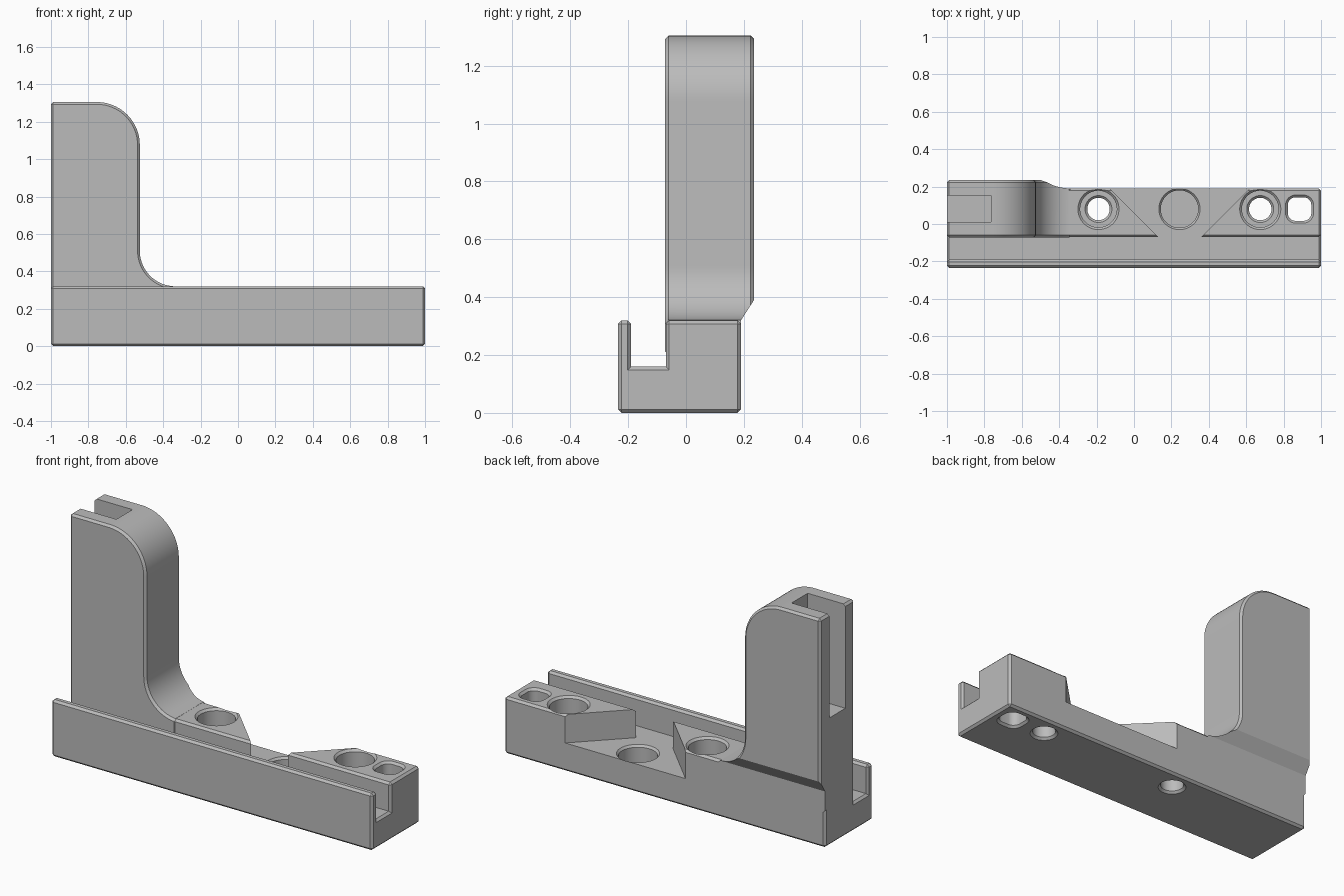
import bpy, bmesh
from math import cos, sin, pi, radians
from mathutils import Vector

cube = bpy.data.objects.get("Cube")
if cube:
    bpy.data.objects.remove(cube)

grey = bpy.data.materials.new("mid grey")
grey.use_nodes = True
GREY = (0.5, 0.5, 0.5, 1)
grey.diffuse_color = GREY
grey.node_tree.nodes["Principled BSDF"].inputs["Base Color"].default_value = GREY

CHAMFER = 0.012


def finish(name, bm):
    bmesh.ops.recalc_face_normals(bm, faces=bm.faces)
    mesh = bpy.data.meshes.new(name)
    bm.to_mesh(mesh)
    bm.free()
    mesh.materials.append(grey)
    ob = bpy.data.objects.new(name, mesh)
    bpy.context.collection.objects.link(ob)
    return ob


def prism(name, points, axis, start, end, chamfer=0):
    """Extrude a 2D outline along an axis, then chamfer its outward edges."""
    bm = bmesh.new()
    verts = []
    for a, b in points:
        co = [a, b]
        co.insert(axis, start)
        verts.append(bm.verts.new(co))
    face = bm.faces.new(verts)
    new = bmesh.ops.extrude_face_region(bm, geom=[face])["geom"]
    shift = Vector((0, 0, 0))
    shift[axis] = end - start
    bmesh.ops.translate(bm, vec=shift, verts=[v for v in new if isinstance(v, bmesh.types.BMVert)])
    bmesh.ops.recalc_face_normals(bm, faces=bm.faces)
    if chamfer:
        edges = [e for e in bm.edges if e.calc_face_angle_signed() > 0.5]
        bmesh.ops.bevel(bm, geom=edges, offset=chamfer, segments=1, affect='EDGES')
    return finish(name, bm)


def hole(name, x, y, sections, core=0):
    """Loft round (or rounded square) rings given as (radius, z)."""
    bm = bmesh.new()
    n = 48
    rings = []
    for r, z in sections:
        ring = []
        for i in range(n):
            c, s = cos((i + 0.5) * 2 * pi / n), sin((i + 0.5) * 2 * pi / n)
            px = x + r * c + (core if c > 0 else -core)
            py = y + r * s + (core if s > 0 else -core)
            ring.append(bm.verts.new((px, py, z)))
        rings.append(ring)
    for a, b in zip(rings, rings[1:]):
        for i in range(n):
            j = (i + 1) % n
            bm.faces.new((a[i], a[j], b[j], b[i]))
    bm.faces.new(rings[0])
    bm.faces.new(rings[-1])
    return finish(name, bm)


def arc(cx, cz, r, a0, a1, n=20):
    return [(cx + r * cos(radians(a0 + (a1 - a0) * i / n)),
             cz + r * sin(radians(a0 + (a1 - a0) * i / n))) for i in range(n + 1)]


def combine(target, tool, operation):
    mod = target.modifiers.new("cut", 'BOOLEAN')
    mod.operation, mod.solver, mod.object = operation, 'EXACT', tool
    bpy.ops.object.select_all(action='DESELECT')
    bpy.context.view_layer.objects.active = target
    target.select_set(True)
    bpy.ops.object.modifier_apply(modifier=mod.name)
    bpy.data.objects.remove(tool)


# Base rail: channel-shaped section with a thin front lip
FRONT, BACK, TOP, FLOOR = -0.235, 0.19, 0.32, 0.16
section = [(FRONT, 0), (BACK, 0), (BACK, TOP), (-0.07, TOP),
           (-0.07, FLOOR), (-0.19, FLOOR), (-0.19, TOP), (FRONT, TOP)]
body = prism("bracket_body", section, 0, -1, 1, CHAMFER)

# Upright with rounded top and a fillet into the rail
profile = [(-1, 0.2), (-0.335, 0.2)]
profile += arc(-0.335, TOP + 0.19, 0.19, 270, 180)
profile += arc(-0.755, 1.075, 0.23, 0, 90)
profile += [(-1, 1.305)]
upright = prism("upright", profile, 1, -0.072, 0.235, CHAMFER)

# Sloped underside where the upright overhangs the rail
slope = [(BACK, 0.1), (BACK, TOP), (0.28, 0.46), (0.28, 0.1)]
combine(upright, prism("slope_cutter", slope, 0, -1.1, -0.2), 'DIFFERENCE')
combine(body, upright, 'UNION')

# Slot in the outer end of the upright
slot = [(-1.1, 0.01), (-0.765, 0.01), (-0.765, 0.153), (-1.1, 0.153)]
combine(body, prism("slot_cutter", slot, 2, 0.72, 1.4), 'DIFFERENCE')

# Flared pocket opening to the back
pocket = [(0.16, -0.1), (0.33, -0.1), (0.67, 0.24), (-0.18, 0.24)]
combine(body, prism("pocket_cutter", pocket, 2, FLOOR, 0.4), 'DIFFERENCE')

# Two counterbored screw holes
c = CHAMFER
screw = [(0.074, -0.002), (0.06, c), (0.06, FLOOR - c), (0.072, FLOOR),
         (0.098, FLOOR), (0.098, TOP - c), (0.112, TOP + 0.002)]
for x in (-0.19, 0.675):
    combine(body, hole("screw_cutter", x, 0.08, screw), 'DIFFERENCE')

# Round blind recess in the pocket floor
recess = [(0.1, 0.06), (0.1, FLOOR - c), (0.112, FLOOR + 0.002)]
combine(body, hole("recess_cutter", 0.243, 0.08, recess), 'DIFFERENCE')

# Rounded square through hole near the end
window = [(0.056, -0.002), (0.042, c), (0.042, TOP - c), (0.056, TOP + 0.002)]
combine(body, hole("window_cutter", 0.885, 0.08, window, 0.021), 'DIFFERENCE')

bpy.context.view_layer.objects.active = body
body.select_set(True)
bpy.ops.object.shade_smooth_by_angle(angle=radians(30))
